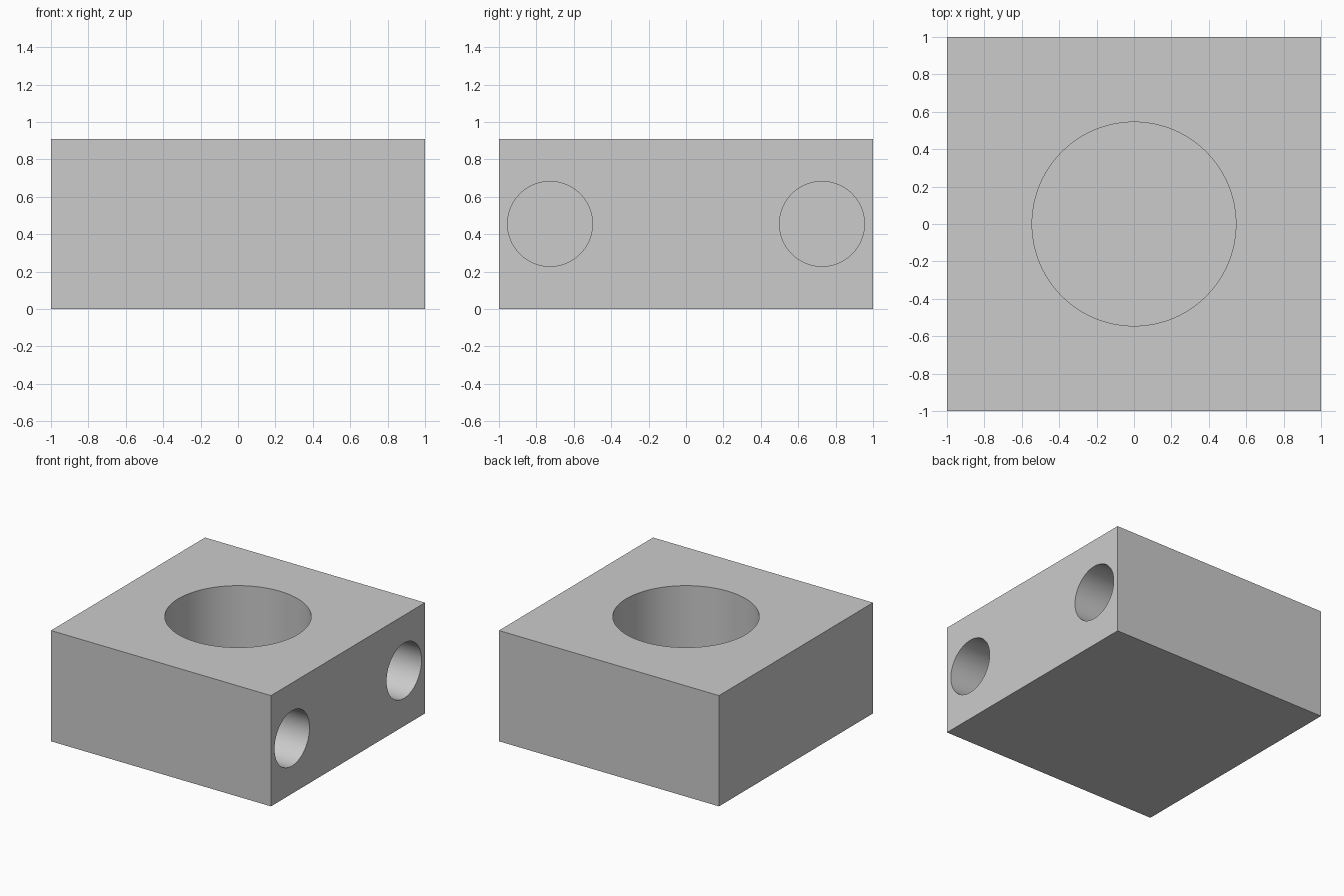
import bpy
from math import pi, radians

SIZE, HEIGHT = 2.0, 0.91
BORE_RADIUS, BORE_DEPTH = 0.545, 0.68
HOLE_RADIUS, HOLE_DEPTH, HOLE_OFFSET = 0.227, 0.55, 0.727
CLEARANCE = 0.1

cube = bpy.data.objects.get("Cube")
if cube:
    bpy.data.objects.remove(cube, do_unlink=True)

# Plain grey material
grey = bpy.data.materials.new("plain_grey")
grey.use_nodes = True
colour = (0.6, 0.6, 0.6, 1)
grey.diffuse_color = colour
for node in grey.node_tree.nodes:
    if node.type == 'BSDF_PRINCIPLED':
        node.inputs["Base Color"].default_value = colour

# Solid block
bpy.ops.mesh.primitive_cube_add(size=1, location=(0, 0, HEIGHT / 2))
block = bpy.context.object
block.name = "block"
block.scale = (SIZE, SIZE, HEIGHT)
bpy.ops.object.transform_apply(location=False, rotation=False, scale=True)
block.data.materials.append(grey)


def drill(name, radius, depth, location, rotation=(0, 0, 0)):
    """Cut a blind round hole with a cylinder, then discard the cylinder."""
    bpy.ops.mesh.primitive_cylinder_add(vertices=96, radius=radius, depth=depth,
                                        location=location, rotation=rotation)
    cutter = bpy.context.object
    cutter.name = name
    cutter.hide_render = True
    cutter.data.materials.append(grey)
    cut = block.modifiers.new(name, 'BOOLEAN')
    cut.operation = 'DIFFERENCE'
    cut.solver = 'EXACT'
    cut.object = cutter
    bpy.ops.object.select_all(action='DESELECT')
    block.select_set(True)
    bpy.context.view_layer.objects.active = block
    bpy.ops.object.modifier_apply(modifier=cut.name)
    bpy.data.objects.remove(cutter, do_unlink=True)


# Large blind bore in the top
length = BORE_DEPTH + CLEARANCE
drill("bore_cutter", BORE_RADIUS, length,
      (0, 0, HEIGHT - BORE_DEPTH + length / 2))

# Pair of blind holes in the +x side
length = HOLE_DEPTH + CLEARANCE
for side in (-1, 1):
    drill("side_hole_cutter", HOLE_RADIUS, length,
          (SIZE / 2 - HOLE_DEPTH + length / 2, side * HOLE_OFFSET, HEIGHT / 2),
          (0, pi / 2, 0))

bpy.ops.object.shade_smooth_by_angle(angle=radians(30))
